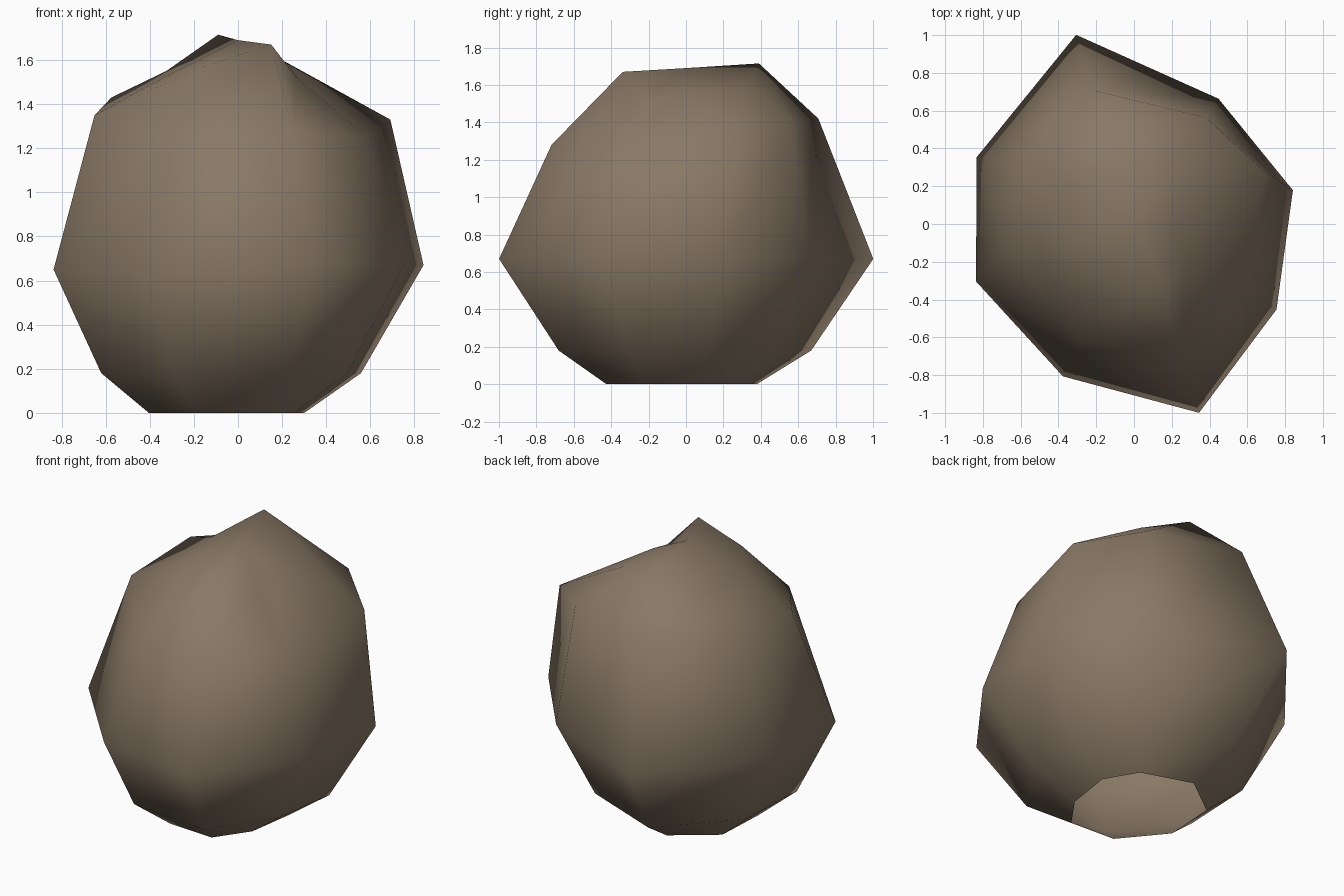
import bpy
import bmesh
from math import cos, sin, radians

# Remove the default object
default_cube = bpy.data.objects.get("Cube")
if default_cube:
    bpy.data.objects.remove(default_cube, do_unlink=True)


def make_material(name, colour):
    material = bpy.data.materials.new(name)
    material.use_nodes = True
    material.diffuse_color = colour
    shader = material.node_tree.nodes["Principled BSDF"]
    shader.inputs["Base Color"].default_value = colour
    shader.inputs["Roughness"].default_value = 0.9
    return material


def add_ring(mesh, directions, radii, heights, twists=None):
    """One uneven eight-sided ring of the boulder."""
    twists = twists or [0] * len(directions)
    if not isinstance(heights, list):
        heights = [heights] * len(directions)
    ring = []
    for direction, radius, height, twist in zip(directions, radii, heights, twists):
        angle = radians(direction + twist)
        ring.append(mesh.verts.new((radius * cos(angle), radius * sin(angle), height)))
    return ring


def bridge_rings(mesh, lower, upper):
    """Join two rings with a band of faces."""
    count = len(lower)
    for i in range(count):
        j = (i + 1) % count
        mesh.faces.new((lower[i], lower[j], upper[j], upper[i]))


# Compass directions of the boulder's eight ridges, counter-clockwise
directions = [-160, -115, -71, -31, 12, 56, 107, 157]

mesh = bmesh.new()

# Rings from the ground up: foot, underside, belly, shoulder, crown
foot = add_ring(mesh, directions,
                [.43, .45, .44, .34, .31, .33, .40, .43], 0,
                [0, 0, -4, -10, 2, 0, 2, -3])
underside = add_ring(mesh, directions,
                     [.66, .69, .72, .58, .57, .56, .70, .65], .18)
belly = add_ring(mesh, directions,
                 [.89, .89, 1.057, .88, .86, .80, 1.047, .905],
                 [.65, .62, .67, .67, .67, .66, .67, .66])
shoulder = add_ring(mesh, directions,
                    [.665, .685, .76, .68, .745, .68, .74, .67],
                    [1.35, 1.24, 1.28, 1.25, 1.33, 1.40, 1.42, 1.43],
                    [-8, 0, 0, 0, 10, 0, 0, -8])
crown = add_ring(mesh, directions,
                 [.34, .37, .37, .33, .23, .39, .40, .38],
                 [1.53, 1.57, 1.67, 1.52, 1.58, 1.59, 1.715, 1.55],
                 [0, 0, 5, -5, -12, 0, -4, -8])

rings = [foot, underside, belly, shoulder, crown]
for lower, upper in zip(rings, rings[1:]):
    bridge_rings(mesh, lower, upper)

# Summit fan; the foot stays open against the ground
summit = mesh.verts.new((0, 0, 1.69))
for i in range(len(crown)):
    mesh.faces.new((crown[i], crown[(i + 1) % len(crown)], summit))

# Smooth shading over the coarse facets
for face in mesh.faces:
    face.smooth = True

boulder_data = bpy.data.meshes.new("boulder")
mesh.to_mesh(boulder_data)
mesh.free()
boulder_data.materials.append(make_material("brown stone", (.25, .19, .13, 1)))
boulder = bpy.data.objects.new("boulder", boulder_data)
bpy.context.collection.objects.link(boulder)
